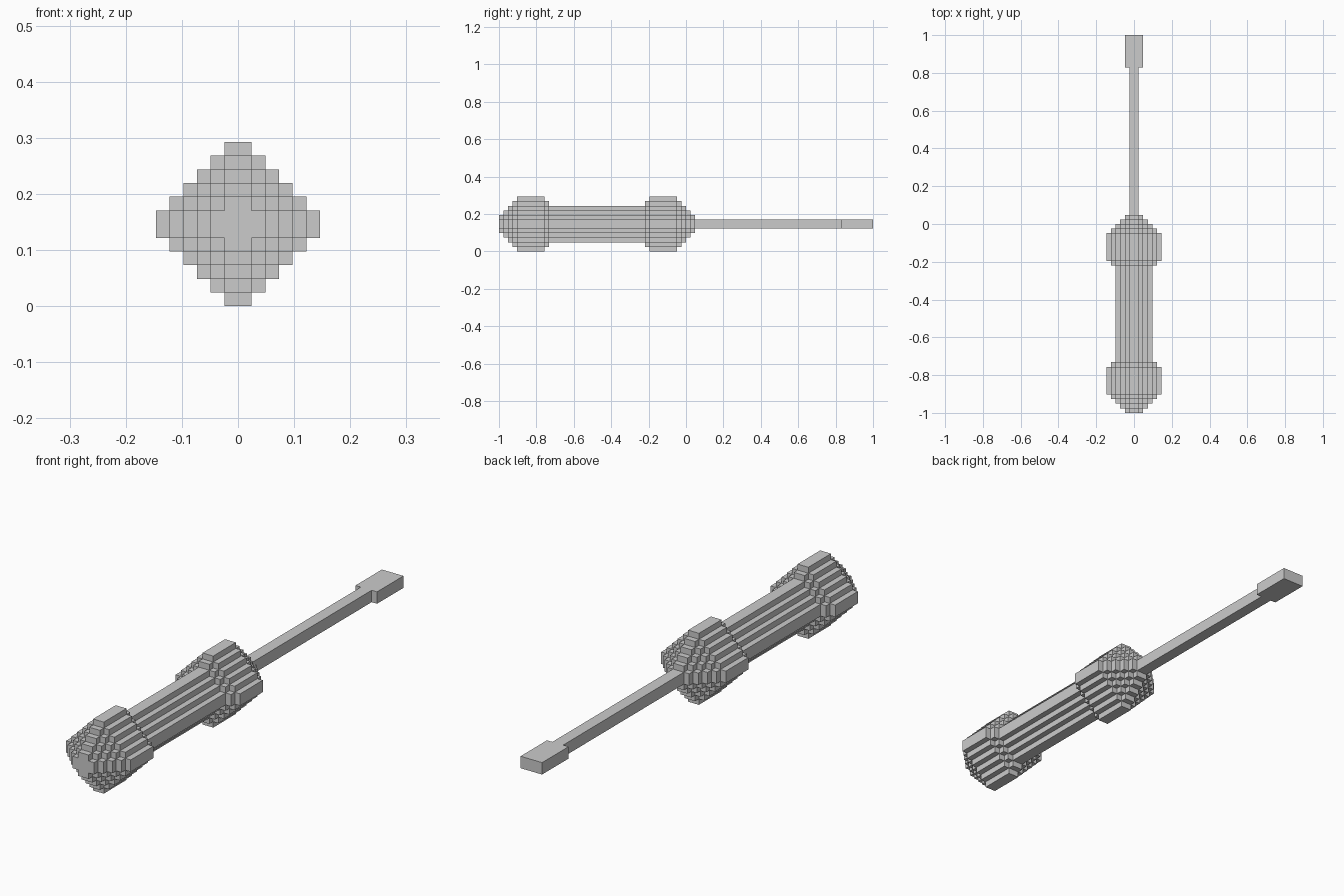
import bpy
import bmesh
import math

cube = bpy.data.objects.get("Cube")
if cube:
    bpy.data.objects.remove(cube, do_unlink=True)

LENGTH = 82          # overall length in block units
U = 2 / LENGTH       # size of one block
MID = 6              # height of the long axis, in blocks


def box_section(half_w, half_h):
    """Grid cells of a rectangular cross-section."""
    return {(i, j) for i in range(-half_w, half_w) for j in range(-half_h, half_h)}


def diamond_section(half):
    """Grid cells of a stair-stepped diamond cross-section."""
    return {(i, j) for i, j in box_section(half, half)
            if abs(i + 0.5) + abs(j + 0.5) <= half}


def stepped_body(name, sections):
    """Closed blocky skin around consecutive (start, end, cells) sections."""
    bm = bmesh.new()

    def quad(*corners):
        bm.faces.new([bm.verts.new((x * U, y * U - 1, (z + MID) * U))
                      for x, y, z in corners])

    previous = set()
    for start, end, cells in sections + [(sections[-1][1], None, set())]:
        # exposed shoulders and end caps
        for i, j in cells ^ previous:
            quad((i, start, j), (i + 1, start, j),
                 (i + 1, start, j + 1), (i, start, j + 1))
        # side walls
        for i, j in cells:
            for side in (0, 1):
                if (i + 2 * side - 1, j) not in cells:
                    x = i + side
                    quad((x, start, j), (x, end, j), (x, end, j + 1), (x, start, j + 1))
                if (i, j + 2 * side - 1) not in cells:
                    z = j + side
                    quad((i, start, z), (i, end, z), (i + 1, end, z), (i + 1, start, z))
        previous = cells

    bmesh.ops.remove_doubles(bm, verts=bm.verts, dist=U / 100)
    bmesh.ops.recalc_face_normals(bm, faces=bm.faces)
    bmesh.ops.dissolve_limit(bm, angle_limit=math.radians(1),
                             verts=bm.verts, edges=bm.edges)
    mesh = bpy.data.meshes.new(name)
    bm.to_mesh(mesh)
    bm.free()
    obj = bpy.data.objects.new(name, mesh)
    bpy.context.collection.objects.link(obj)
    return obj


# Handle: tapered pommel, ribbed grip, tapered collar
PROFILE = [(0, 2), (1, 3), (2, 4), (3, 5), (4, 6), (10, 5), (11, 4),
           (32, 5), (33, 6), (39, 5), (40, 4), (41, 3), (42, 2)]
HANDLE_END = 43
ends = [start for start, _ in PROFILE[1:]] + [HANDLE_END]
stepped_body("handle", [(start, end, diamond_section(half))
                        for (start, half), end in zip(PROFILE, ends)])

# Shaft and flat blade tip
BLADE_START = 75
stepped_body("shaft", [(HANDLE_END, BLADE_START, box_section(1, 1))])
stepped_body("blade_tip", [(BLADE_START, LENGTH, box_section(2, 1))])
